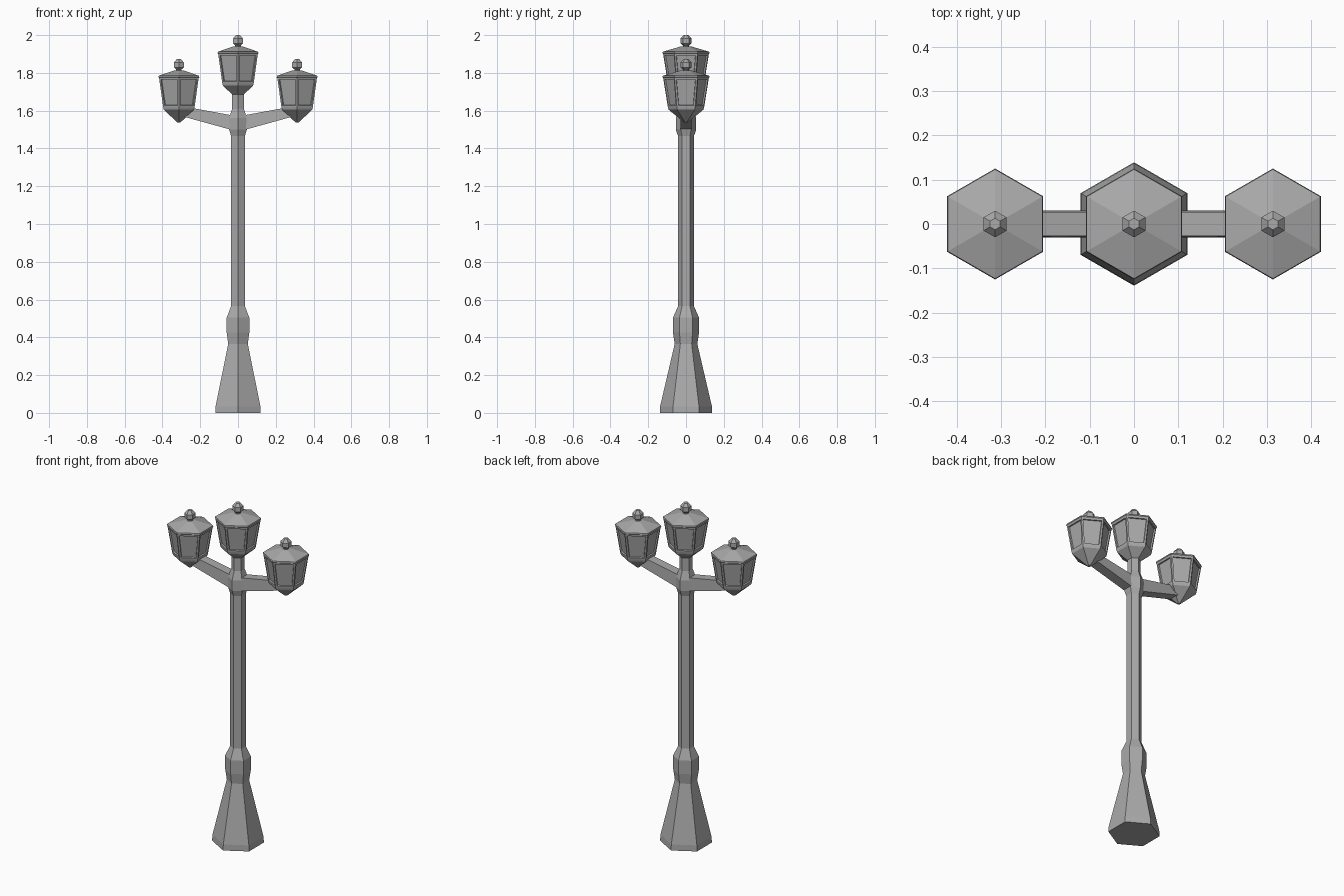
import bpy, bmesh, math

if "Cube" in bpy.data.objects:
    bpy.data.objects.remove(bpy.data.objects["Cube"])

# Dark grey cast iron
iron = bpy.data.materials.new("dark_iron")
iron.diffuse_color = (0.4, 0.4, 0.4, 1)
iron.use_nodes = True
iron.node_tree.nodes["Principled BSDF"].inputs["Base Color"].default_value = iron.diffuse_color


def hexagon_part(name, profile, location=(0, 0, 0), panel_ring=None):
    """Stack six-sided rings (radius, z); optionally recess panels on one band."""
    bm = bmesh.new()
    rings = []
    for r, z in profile:
        ring = []
        for i in range(6):
            a = math.pi / 2 + i * math.pi / 3
            ring.append(bm.verts.new((r * math.cos(a), r * math.sin(a), z)))
        rings.append(ring)
    panels = []
    for k in range(len(rings) - 1):
        low, high = rings[k], rings[k + 1]
        for i in range(6):
            j = (i + 1) % 6
            face = bm.faces.new((low[i], low[j], high[j], high[i]))
            if k == panel_ring:
                panels.append(face)
    bm.faces.new(rings[0][::-1])
    bm.faces.new(rings[-1])
    bm.normal_update()
    if panels:
        # frame around each pane, then a step inwards
        bmesh.ops.inset_individual(bm, faces=panels, thickness=0.013)
        bmesh.ops.inset_individual(bm, faces=panels, thickness=0.002, depth=-0.008)
    return finish(name, bm, location)


def finish(name, bm, location=(0, 0, 0)):
    bmesh.ops.recalc_face_normals(bm, faces=bm.faces)
    mesh = bpy.data.meshes.new(name)
    bm.to_mesh(mesh)
    bm.free()
    mesh.materials.append(iron)
    obj = bpy.data.objects.new(name, mesh)
    obj.location = location
    bpy.context.collection.objects.link(obj)
    return obj


# Flared base, collar, pole and arm hub
hexagon_part("post", [
    (0.139, 0), (0.137, 0.035), (0.060, 0.365), (0.069, 0.425), (0.069, 0.505),
    (0.042, 0.565), (0.042, 1.465), (0.054, 1.50), (0.054, 1.562),
    (0.036, 1.61), (0.036, 1.71)])

# Lanterns: pointed underside, paned body, eave, shallow roof
lantern = [(0.010, -0.335), (0.092, -0.268), (0.096, -0.255), (0.121, -0.100),
           (0.125, -0.096), (0.123, -0.088), (0.028, -0.060)]
finial = [(0.017, -0.064), (0.017, -0.054), (0.030, -0.044),
          (0.030, -0.018), (0.013, 0)]
for side, x, top in (("centre", 0, 2.0), ("left", -0.313, 1.873), ("right", 0.313, 1.873)):
    hexagon_part("lantern_" + side, lantern, (x, 0, top), panel_ring=2)
    hexagon_part("finial_" + side, finial, (x, 0, top))

# Rising arms, mirrored across the post
for side, s in (("left", -1), ("right", 1)):
    bm = bmesh.new()
    sections = []
    for x, low, high in ((0.03, 1.497, 1.575), (0.302, 1.572, 1.625)):
        sections.append([bm.verts.new((s * x, y, z)) for y, z in
                         ((-0.030, low), (0.030, low), (0.027, high), (-0.027, high))])
    a, b = sections
    for i in range(4):
        j = (i + 1) % 4
        bm.faces.new((a[i], a[j], b[j], b[i]))
    bm.faces.new(a[::-1])
    bm.faces.new(b)
    finish("arm_" + side, bm)
